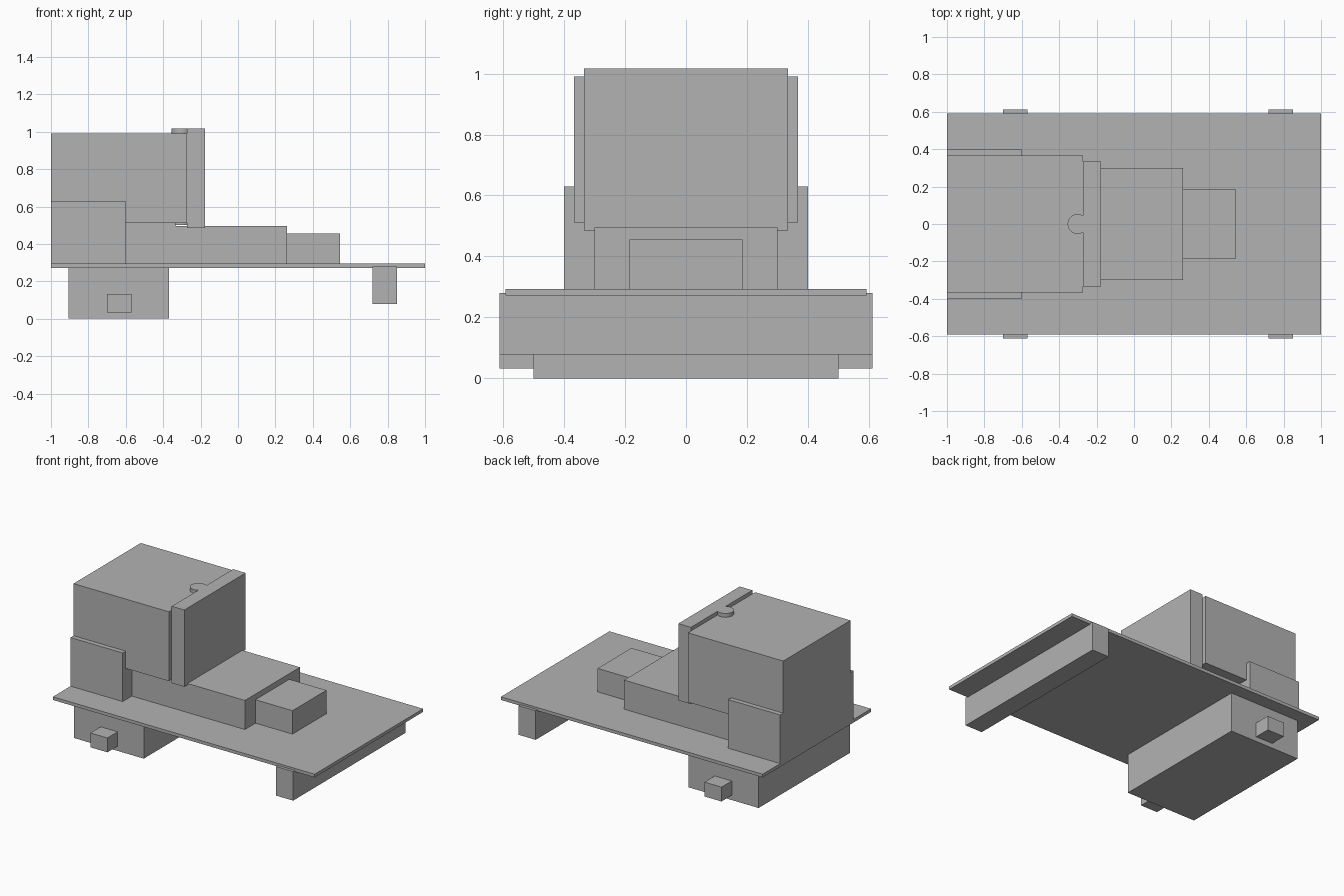
import bpy

if "Cube" in bpy.data.objects:
    bpy.data.objects.remove(bpy.data.objects["Cube"], do_unlink=True)

# Single plain grey for the whole model
grey = bpy.data.materials.new("plain grey")
grey.use_nodes = True
GREY = (0.45, 0.45, 0.45, 1)
grey.diffuse_color = GREY
grey.node_tree.nodes["Principled BSDF"].inputs["Base Color"].default_value = GREY


def box(name, x0, x1, y0, y1, z0, z1):
    """Axis-aligned box between two corners."""
    bpy.ops.mesh.primitive_cube_add(
        size=1, location=((x0 + x1) / 2, (y0 + y1) / 2, (z0 + z1) / 2))
    ob = bpy.context.object
    ob.name = name
    ob.scale = (x1 - x0, y1 - y0, z1 - z0)
    bpy.ops.object.transform_apply(location=False, rotation=False, scale=True)
    ob.data.materials.append(grey)
    return ob


def centred_box(name, x0, x1, half_y, z0, z1):
    return box(name, x0, x1, -half_y, half_y, z0, z1)


# Deck and what hangs below it
centred_box("deck", -1, 1, 0.592, 0.272, 0.294)
centred_box("cross_beam", 0.72, 0.85, 0.612, 0.079, 0.28)
centred_box("under_box", -0.905, -0.37, 0.5, 0, 0.272)
for side, s in (("left", 1), ("right", -1)):
    y0, y1 = sorted((s * 0.5, s * 0.612))
    box(side + "_peg", -0.70, -0.57, y0, y1, 0.033, 0.132)

# Stepped housing on the deck
centred_box("housing", -0.99, 0.263, 0.3, 0.294, 0.495)
centred_box("housing_riser", -0.99, -0.335, 0.3, 0.495, 0.512)
centred_box("nose_box", 0.263, 0.546, 0.185, 0.294, 0.456)
centred_box("rear_cradle", -1, -0.602, 0.4, 0.294, 0.63)

# Tall block with its end plate and pin
centred_box("main_block", -1, -0.272, 0.367, 0.511, 0.99)
centred_box("end_plate", -0.272, -0.176, 0.335, 0.485, 1.016)
bpy.ops.mesh.primitive_cylinder_add(
    vertices=48, radius=0.053, depth=0.516, location=(-0.302, 0, 0.758))
pin = bpy.context.object
pin.name = "plate_pin"
pin.data.materials.append(grey)
bpy.ops.object.shade_smooth_by_angle()
